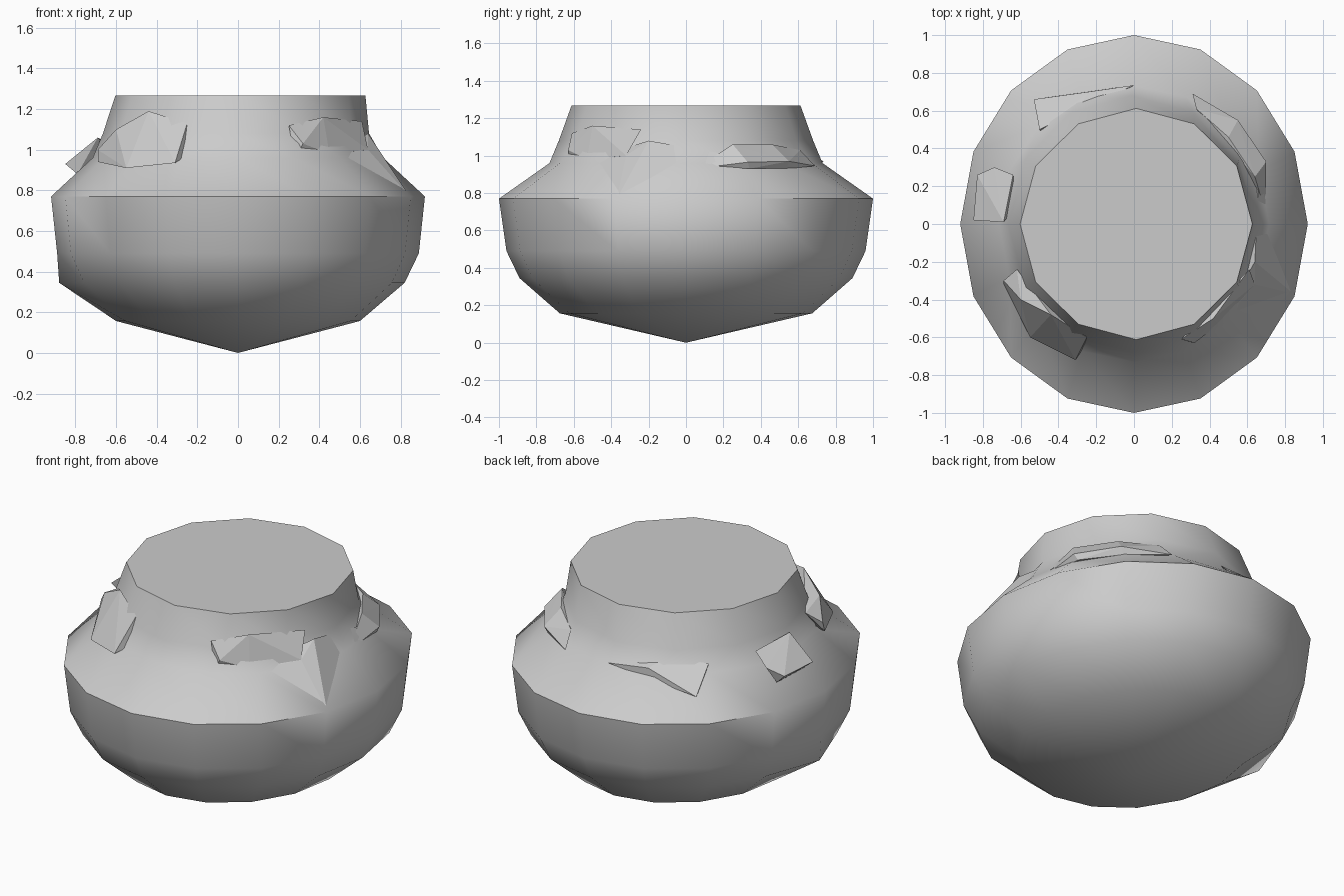
import bpy, bmesh
from math import sin, cos, pi, radians

if "Cube" in bpy.data.objects:
    bpy.data.objects.remove(bpy.data.objects["Cube"])


def finish(bm, name, angle=None):
    bmesh.ops.recalc_face_normals(bm, faces=bm.faces[:])
    mesh = bpy.data.meshes.new(name)
    bm.to_mesh(mesh)
    bm.free()
    ob = bpy.data.objects.new(name, mesh)
    bpy.context.collection.objects.link(ob)
    if angle:
        bpy.ops.object.select_all(action='DESELECT')
        ob.select_set(True)
        bpy.context.view_layer.objects.active = ob
        bpy.ops.object.shade_smooth_by_angle(angle=radians(angle))
    return ob


def ring(bm, n, rx, ry, z, cx=0):
    return [bm.verts.new((cx + rx * sin(2 * pi * i / n), ry * cos(2 * pi * i / n), z))
            for i in range(n)]


def skin(bm, a, b):
    n = len(a)
    for i in range(n):
        j = (i + 1) % n
        bm.faces.new((a[i], a[j], b[j], b[i]))


def loop_edges(bm, r):
    return [bm.edges.get((r[i], r[i - 1])) for i in range(len(r))]


# round belly: 16 sides, closing to a point underneath
bm = bmesh.new()
belly = [ring(bm, 16, *p) for p in [
    (0.60, 0.675, 0.157), (0.82, 0.89, 0.345), (0.89, 0.96, 0.49),
    (0.92, 1.00, 0.77), (0.715, 0.73, 0.96)]]
belly[1][12].co.x = -0.88
tip = bm.verts.new((0, 0, 0))
for i in range(16):
    bm.faces.new((tip, belly[0][i], belly[0][i - 1]))
for a, b in zip(belly, belly[1:]):
    skin(bm, a, b)

# narrower 12-sided neck with a flat lid
neck = [ring(bm, 12, *p) for p in [
    (0.655, 0.68, 1.08, -0.01), (0.615, 0.612, 1.268, 0.012)]]
skin(bm, *neck)
bm.faces.new(neck[1])
bmesh.ops.bridge_loops(bm, edges=loop_edges(bm, belly[-1]) + loop_edges(bm, neck[0]))
finish(bm, "pot_body", 55)


# faceted cloth folds wrapped around the neck
def fold(name, points):
    bm = bmesh.new()
    for p in points:
        bm.verts.new(p)
    res = bmesh.ops.convex_hull(bm, input=bm.verts[:])
    bmesh.ops.delete(bm, geom=[v for v in bm.verts if not v.link_faces], context='VERTS')
    finish(bm, name)


fold("front_left_fold", [
    (-0.69, -0.30, 1.00), (-0.62, -0.24, 1.06), (-0.44, -0.48, 1.19), (-0.25, -0.60, 1.13),
    (-0.27, -0.66, 0.96), (-0.31, -0.72, 0.935), (-0.55, -0.60, 0.91), (-0.69, -0.32, 0.94),
    (-0.60, -0.40, 1.10), (-0.45, -0.35, 0.95)])
fold("left_flap", [
    (-0.85, 0.02, 0.93), (-0.83, 0.26, 0.93), (-0.74, 0.30, 0.97), (-0.64, 0.26, 1.03),
    (-0.69, 0.01, 1.06), (-0.79, 0.03, 0.88), (-0.78, 0.26, 0.88), (-0.62, 0.10, 0.98)])
fold("front_right_fold", [
    (0.25, -0.61, 1.12), (0.42, -0.50, 1.16), (0.61, -0.24, 1.14), (0.64, -0.32, 1.00),
    (0.45, -0.53, 0.98), (0.32, -0.63, 1.03), (0.28, -0.62, 0.95), (0.45, -0.40, 1.0)])
fold("right_corner_flap", [
    (0.845, -0.37, 0.77), (0.64, -0.32, 1.00), (0.45, -0.54, 0.97), (0.64, -0.20, 1.08),
    (0.66, 0.25, 1.00), (0.60, -0.10, 0.95)])
fold("back_right_fold", [
    (0.70, 0.05, 0.93), (0.70, 0.33, 0.965), (0.68, 0.34, 0.93), (0.55, 0.55, 0.97),
    (0.53, 0.54, 0.93), (0.31, 0.69, 0.945), (0.64, 0.25, 1.06), (0.50, 0.46, 1.06),
    (0.33, 0.61, 1.03)])
fold("back_left_fold", [
    (-0.53, 0.66, 0.88), (-0.50, 0.50, 1.01), (-0.24, 0.70, 0.99), (0.0, 0.735, 0.97),
    (-0.30, 0.60, 1.03), (-0.45, 0.45, 0.92)])
